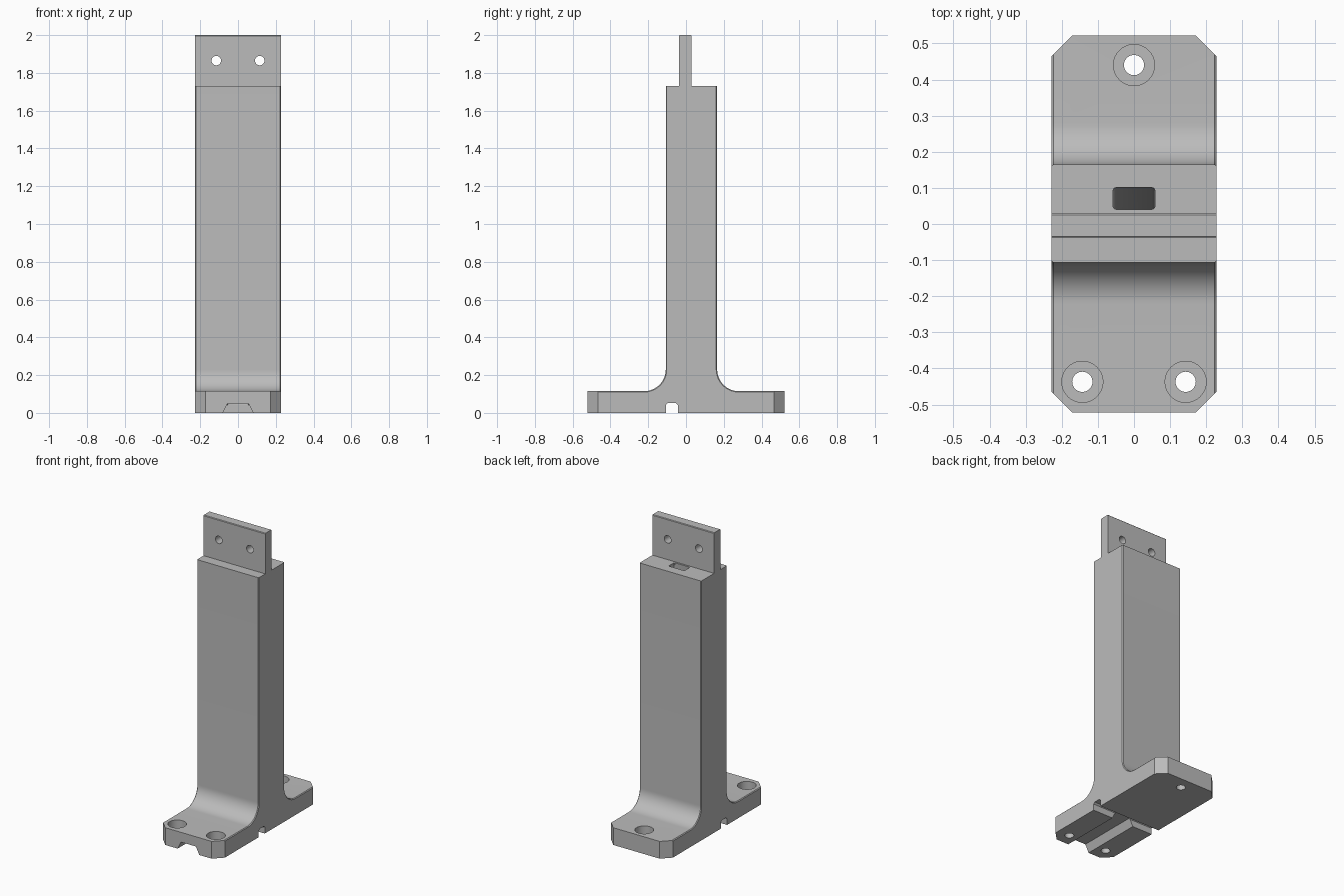
import bpy, bmesh, math
from mathutils import Vector, Matrix

cube = bpy.data.objects.get("Cube")
if cube:
    bpy.data.objects.remove(cube, do_unlink=True)

HALF_W, HALF_L = 0.228, 0.522
FOOT_H, SHOULDER = 0.115, 1.73
FRONT, BACK, FILLET = -0.107, 0.165, 0.115

gray = bpy.data.materials.new("plain gray")
gray.use_nodes = True
gray.diffuse_color = (0.5, 0.5, 0.5, 1)
gray.node_tree.nodes["Principled BSDF"].inputs["Base Color"].default_value = (0.5, 0.5, 0.5, 1)


def make_object(name, bm):
    bmesh.ops.recalc_face_normals(bm, faces=bm.faces)
    mesh = bpy.data.meshes.new(name)
    bm.to_mesh(mesh)
    bm.free()
    mesh.materials.append(gray)
    obj = bpy.data.objects.new(name, mesh)
    bpy.context.collection.objects.link(obj)
    return obj


def prism(points, offset):
    """Extrude a closed outline of 3D points along offset."""
    bm = bmesh.new()
    face = bm.faces.new([bm.verts.new(p) for p in points])
    result = bmesh.ops.extrude_face_region(bm, geom=[face])
    moved = [v for v in result["geom"] if isinstance(v, bmesh.types.BMVert)]
    bmesh.ops.translate(bm, vec=Vector(offset), verts=moved)
    bmesh.ops.recalc_face_normals(bm, faces=bm.faces)
    return bm


def arc(cy, cz, start, end, steps=16):
    angles = [math.radians(start + (end - start) * i / steps) for i in range(steps + 1)]
    return [(cy + FILLET * math.cos(a), cz + FILLET * math.sin(a)) for a in angles]


# Side profile: foot, fillets, column, mounting tab and cross groove
fillet_z = FOOT_H + FILLET
profile = [(-HALF_L, 0), (-HALF_L, FOOT_H)]
profile += arc(FRONT - FILLET, fillet_z, -90, 0)
profile += [(FRONT, SHOULDER), (-0.038, SHOULDER), (-0.038, 1.996), (-0.034, 2),
            (0.025, 2), (0.029, 1.996), (0.029, SHOULDER), (BACK, SHOULDER)]
profile += arc(BACK + FILLET, fillet_z, 180, 270)
profile += [(HALF_L, FOOT_H), (HALF_L, 0), (-0.043, 0), (-0.043, 0.042),
            (-0.053, 0.052), (-0.097, 0.052), (-0.107, 0.042), (-0.107, 0)]
body_bm = prism([(-HALF_W, y, z) for y, z in profile], (2 * HALF_W, 0, 0))

# Fine chamfer along the side edges of the column, fillets and foot top
rim = []
for e in body_bm.edges:
    a, b = (v.co for v in e.verts)
    on_side = abs(a.x - b.x) < 1e-5
    shoulder_edge = min(a.z, b.z) > SHOULDER - 0.01
    if on_side and min(a.z, b.z) > FOOT_H - 0.01 and not shoulder_edge:
        rim.append(e)
bmesh.ops.bevel(body_bm, geom=rim, offset=0.005, segments=1, affect='EDGES')
body = make_object("stand_body", body_bm)


def cut(name, bm):
    cutter = make_object(name, bm)
    cutter.hide_render = True
    mod = body.modifiers.new(name, 'BOOLEAN')
    mod.operation, mod.solver, mod.object = 'DIFFERENCE', 'EXACT', cutter
    bpy.context.view_layer.objects.active = body
    bpy.ops.object.modifier_apply(modifier=name)
    bpy.data.objects.remove(cutter, do_unlink=True)


def cylinder(center, radius, depth, axis='Z'):
    bm = bmesh.new()
    turn = Matrix.Rotation(math.pi / 2, 4, 'X') if axis == 'Y' else Matrix()
    bmesh.ops.create_cone(bm, cap_ends=True, segments=40, radius1=radius, radius2=radius,
                          depth=depth, matrix=Matrix.Translation(center) @ turn)
    return bm


# Clipped foot corners
c = 0.057
for sx in (-1, 1):
    for sy in (-1, 1):
        tri = [(HALF_W - c - 0.05, HALF_L + 0.05), (HALF_W + 0.05, HALF_L - c - 0.05),
               (HALF_W + 0.05, HALF_L + 0.05)]
        cut("corner_cutter", prism([(sx * x, sy * y, -0.1) for x, y in tri], (0, 0, 0.4)))

# Counterbored screw holes in the foot
for x, y in ((0, 0.44), (-0.143, -0.437), (0.143, -0.437)):
    cut("counterbore_cutter", cylinder((x, y, 0.16), 0.057, 0.2))
    cut("screw_cutter", cylinder((x, y, 0.05), 0.028, 0.3))

# Through holes in the mounting tab
for x in (-0.115, 0.115):
    cut("tab_hole_cutter", cylinder((x, 0, 1.865), 0.025, 0.3, 'Y'))

# Tapered cable channel from the front edge to the cross groove
channel = [(-0.085, -0.01), (-0.055, 0.05), (0.055, 0.05), (0.085, -0.01)]
cut("channel_cutter", prism([(x, -0.6, z) for x, z in channel], (0, 0.52, 0)))

# Slanted cable duct from the shoulder down to the groove
r = 0.008
slot = []
for sx, sy, start in ((1, 1, 0), (-1, 1, 90), (-1, -1, 180), (1, -1, 270)):
    for i in range(4):
        a = math.radians(start + 30 * i)
        slot.append((sx * (0.058 - r) + r * math.cos(a),
                     0.0725 + sy * (0.03 - r) + r * math.sin(a), SHOULDER + 0.02))
cut("duct_cutter", prism(slot, (0, -0.147, -1.72)))

bpy.ops.object.select_all(action='DESELECT')
body.select_set(True)
bpy.context.view_layer.objects.active = body
bpy.ops.object.shade_smooth_by_angle(angle=math.radians(25))
